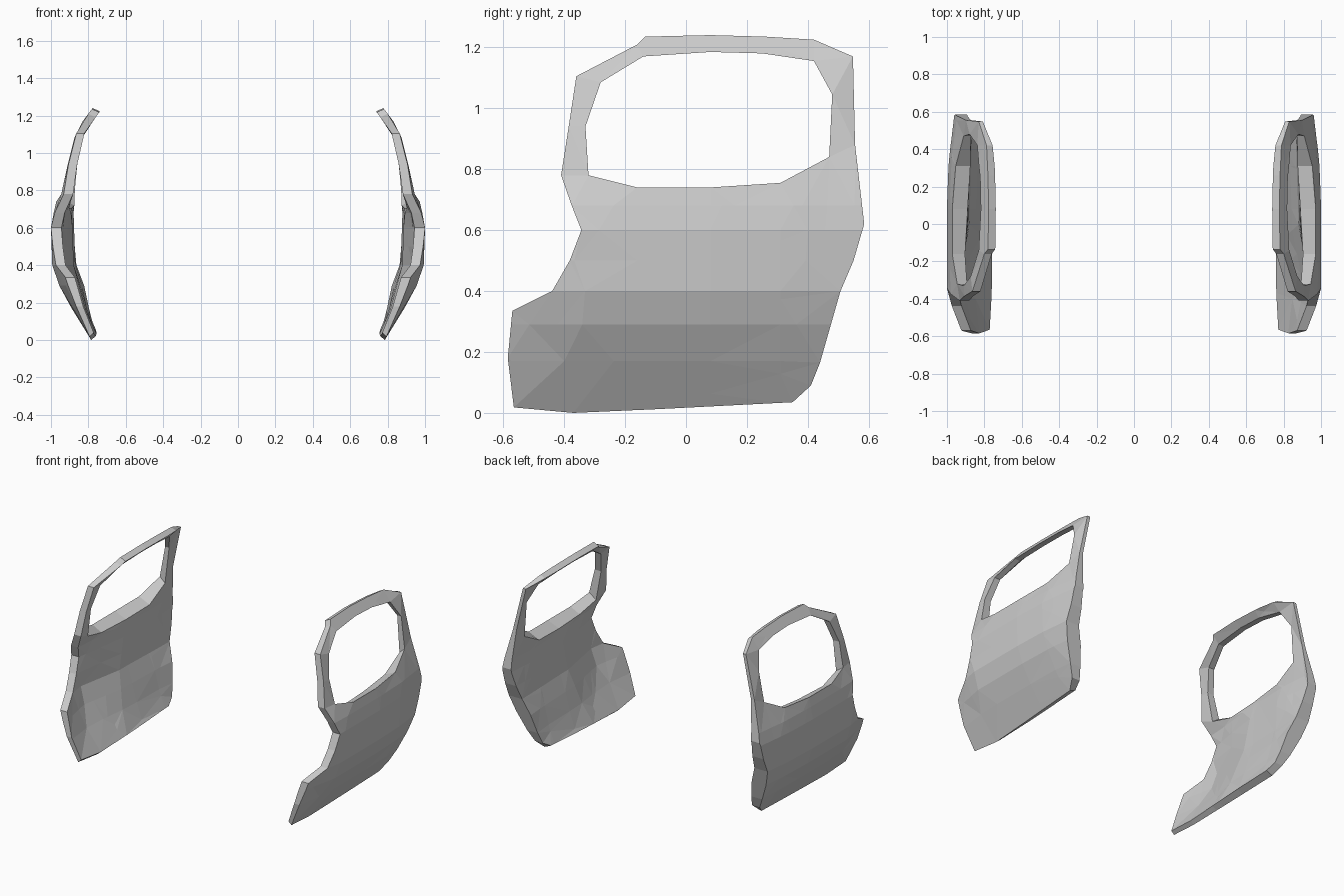
import bpy, bmesh

if "Cube" in bpy.data.objects:
    bpy.data.objects.remove(bpy.data.objects["Cube"])

# Side profile (y, z): panel outline and window opening
OUTLINE = [(-.585, .18), (-.57, .335), (-.44, .405), (-.385, .49), (-.35, .595), (-.375, .68),
           (-.41, .78), (-.385, .94), (-.36, 1.105), (-.135, 1.235), (.08, 1.24), (.26, 1.235),
           (.42, 1.225), (.548, 1.17), (.555, .88), (.585, .62), (.55, .5), (.51, .41),
           (.44, .165), (.41, .09), (.35, .035), (-.1, .012), (-.37, 0), (-.565, .018)]
WINDOW = [(-.32, .78), (-.33, .94), (-.28, 1.085), (-.14, 1.17), (.07, 1.185), (.25, 1.18),
          (.42, 1.155), (.48, 1.045), (.47, .84), (.31, .755), (.08, .74), (-.16, .74)]

# Curvature: outer x by height, offset along the length
OUTER_X = [(0, .785), (.17, .89), (.29, .955), (.4, .993), (.6, 1.0), (.735, .975),
           (.78, .945), (.94, .91), (1.09, .872), (1.17, .83), (1.24, .777)]
END_OFFSET = [(-.58, -.05), (-.35, 0), (.1, 0), (.35, -.01), (.5, -.03), (.59, -.04)]
END_WEIGHT = [(0, 0), (.3, 1), (.78, 1), (1.1, 0)]

# Wall thickness by height at the front edge, middle and rear edge
THICK_FRONT = [(0, .02), (.3, .05), (.6, .055), (.8, .05), (1.24, .04)]
THICK_MID = [(0, .036), (.3, .115), (.6, .115), (.75, .08), (.85, .045), (1.24, .038)]
THICK_REAR = [(0, .022), (.15, .075), (.3, .105), (.5, .08), (.62, .065), (.88, .025), (1.24, .02)]


def interp(table, t):
    if t <= table[0][0]:
        return table[0][1]
    for (a, va), (b, vb) in zip(table, table[1:]):
        if t <= b:
            return va + (vb - va) * (t - a) / (b - a)
    return table[-1][1]


def outer_x(y, z):
    return interp(OUTER_X, z) + interp(END_OFFSET, y) * interp(END_WEIGHT, z)


def thickness(y, z):
    f, m, r = (interp(t, z) for t in (THICK_FRONT, THICK_MID, THICK_REAR))
    return interp([(-.5 if z < .1 else -.35, f), (0, m), (.35, m), (.56, r)], y)


def add_loop(bm, pts):
    vs = [bm.verts.new((0, y, z)) for y, z in pts]
    return [bm.edges.new((vs[i - 1], vs[i])) for i in range(len(vs))]


def make_door(name, side):
    bm = bmesh.new()
    edges = add_loop(bm, OUTLINE) + add_loop(bm, WINDOW)
    bmesh.ops.triangle_fill(bm, edges=edges, use_beauty=True, normal=(1, 0, 0))
    # Facet lines across the panel
    cuts = [((0, 0, z), (0, 0, 1)) for z in (.17, .29, .4, .5, .6, .68)]
    cuts += [((0, y, 0), (0, 1, 0)) for y in (-.16, .08, .31)]
    for co, no in cuts:
        bmesh.ops.bisect_plane(bm, geom=bm.verts[:] + bm.edges[:] + bm.faces[:],
                               dist=.004, plane_co=co, plane_no=no)
    bmesh.ops.remove_doubles(bm, verts=bm.verts[:], dist=.015)
    bmesh.ops.triangulate(bm, faces=bm.faces[:])
    bmesh.ops.beautify_fill(bm, faces=bm.faces[:],
                            edges=[e for e in bm.edges if not e.is_boundary])
    # Inner skin, then bend both skins
    outer = bm.verts[:]
    ret = bmesh.ops.extrude_face_region(bm, geom=bm.faces[:], use_keep_orig=True)
    inner = [v for v in ret['geom'] if isinstance(v, bmesh.types.BMVert)]
    for v in outer:
        v.co.x = side * outer_x(v.co.y, v.co.z)
    for v in inner:
        y, z = v.co.y, v.co.z
        v.co.x = side * (outer_x(y, z) - thickness(y, z))
        if z < .05:                               # bottom lip rises inward
            v.co.z += .02
        elif z > 1.2:                             # roof edge drops inward
            v.co.z -= .018
        elif .7 < z < .85 and -.34 < y < .5:      # window sill slopes inward
            v.co.z -= .035
    bmesh.ops.recalc_face_normals(bm, faces=bm.faces[:])
    me = bpy.data.meshes.new(name)
    bm.to_mesh(me)
    bm.free()
    ob = bpy.data.objects.new(name, me)
    bpy.context.collection.objects.link(ob)
    return ob


for label, side in (("right", 1), ("left", -1)):
    make_door("door_" + label, side)
